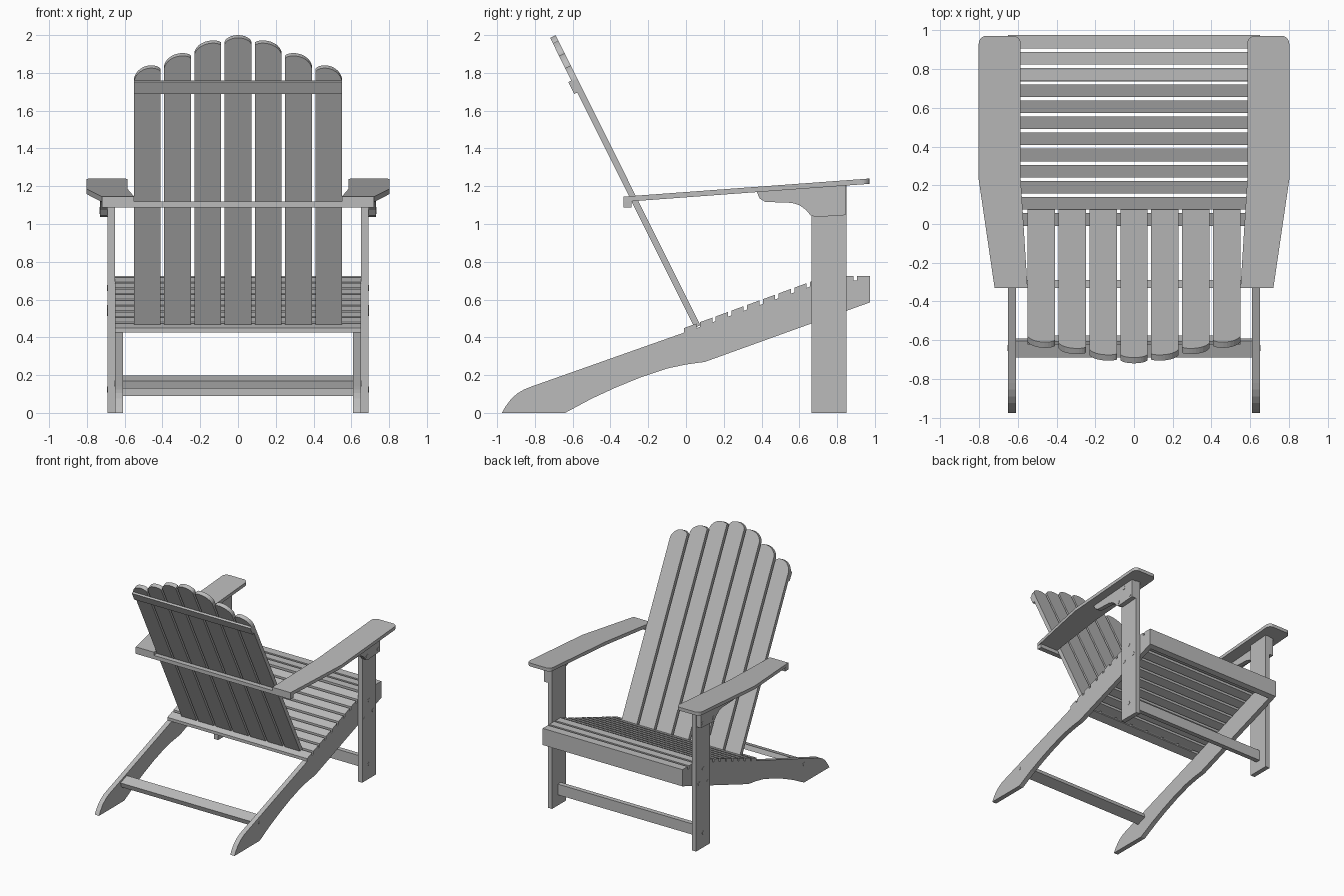
import bpy, bmesh, math
from mathutils import Vector

if "Cube" in bpy.data.objects:
    bpy.data.objects.remove(bpy.data.objects["Cube"])

grey = bpy.data.materials.new("painted_grey")
grey.use_nodes = True
grey.diffuse_color = (0.5, 0.5, 0.5, 1)
grey.node_tree.nodes["Principled BSDF"].inputs["Base Color"].default_value = (0.5, 0.5, 0.5, 1)


def prism(name, points, offset):
    """Extrude a planar 3D outline along an offset vector."""
    bm = bmesh.new()
    face = bm.faces.new([bm.verts.new(p) for p in points])
    new = bmesh.ops.extrude_face_region(bm, geom=[face])["geom"]
    bmesh.ops.translate(bm, vec=Vector(offset),
                        verts=[g for g in new if isinstance(g, bmesh.types.BMVert)])
    bmesh.ops.recalc_face_normals(bm, faces=bm.faces)
    mesh = bpy.data.meshes.new(name)
    bm.to_mesh(mesh)
    bm.free()
    mesh.materials.append(grey)
    obj = bpy.data.objects.new(name, mesh)
    bpy.context.collection.objects.link(obj)
    return obj


def side_profile(name, yz, x0, x1):
    return prism(name, [(x0, y, z) for y, z in yz], (x1 - x0, 0, 0))


def bar(name, y0, y1, z0, z1, half):
    return side_profile(name, [(y0, z0), (y1, z0), (y1, z1), (y0, z1)], -half, half)


def seat_top(y):
    return min(0.453 + 0.366 * y, 0.725)


def arm_top(y):
    return 1.145 + 0.0735 * (y + 0.33)


SLAT = 0.025
ARM = 0.028

# Side pieces, mirrored left and right
stringer = [(-0.975, 0), (-0.64, 0), (-0.5, 0.075), (-0.37, 0.135), (-0.245, 0.186),
            (-0.1, 0.235), (0.0, 0.256), (0.1, 0.27), (0.935, 0.571), (0.935, 0.7),
            (0.743, 0.7), (-0.01, 0.425), (-0.82, 0.139), (-0.855, 0.125),
            (-0.89, 0.105), (-0.925, 0.075), (-0.955, 0.035)]
bracket = [(0.375, arm_top(0.375) - ARM), (0.39, 1.135), (0.42, 1.117), (0.56, 1.112),
           (0.6, 1.1), (0.635, 1.075), (0.66, 1.045), (0.69, 1.037), (0.845, 1.047),
           (0.845, arm_top(0.845) - ARM)]
post = [(0.665, 0), (0.85, 0), (0.85, arm_top(0.85) - ARM), (0.665, arm_top(0.665) - ARM)]

arm = [(0.55, -0.33), (0.72, -0.33), (0.802, 0.23)]
for cx, start in ((0.762, 0), (0.625, 90)):
    for k in range(6):
        a = math.radians(start + k * 18)
        arm.append((cx + 0.04 * math.cos(a), 0.932 + 0.04 * math.sin(a)))
arm.append((0.585, 0.23))

bolts = [(0.65, -0.64, 0.155), (0.69, 0.755, 0.125), (0.69, 0.755, 0.66),
         (0.69, 0.70, 0.53), (0.69, 0.81, 0.555),
         (0.73, 0.745, 1.17), (0.73, 0.675, 1.07), (0.73, 0.82, 1.075)]

for s, side in ((1, "left"), (-1, "right")):
    side_profile(side + "_stringer", stringer, s * 0.61, s * 0.65)
    side_profile(side + "_front_post", post, s * 0.65, s * 0.69)
    side_profile(side + "_arm_bracket", bracket, s * 0.69, s * 0.73)
    prism(side + "_arm", [(s * x, y, arm_top(y)) for x, y in arm], (0, 0, -ARM))
    for i, (x, y, z) in enumerate(bolts):
        ring = [(y + 0.016 * math.cos(k * math.pi / 8), z + 0.016 * math.sin(k * math.pi / 8))
                for k in range(16)]
        side_profile(f"{side}_bolt_{i}", ring, s * (x - 0.004), s * (x + 0.003))

# Seat slats with even gaps
gaps = [-0.019] + [0.065 + 0.0832 * k for k in range(11)] + [0.984]
for i, (a, b) in enumerate(zip(gaps, gaps[1:])):
    a, b = a + 0.009, b - 0.009
    za, zb = (seat_top(a), seat_top(b)) if i < 9 else (0.725, 0.725)
    side_profile(f"seat_slat_{i}", [(a, za - SLAT), (b, zb - SLAT), (b, zb), (a, za)], -0.65, 0.65)

# Cross pieces
side_profile("front_apron", [(0.935, 0.571), (0.975, 0.585), (0.975, 0.7), (0.935, 0.7)], -0.65, 0.65)
bar("front_stretcher", 0.735, 0.775, 0.09, 0.18, 0.65)
side_profile("rear_stretcher", [(-0.69, 0.168), (-0.605, 0.198), (-0.592, 0.16), (-0.677, 0.128)],
             -0.61, 0.61)
bar("arm_support", -0.33, -0.288, 1.087, 1.118, 0.72)

# Reclined back boards with rounded, stepped tops
DIR = Vector((0, -0.765, 1.535)).normalized()
REAR = Vector((0, -DIR.z, DIR.y))


def on_back(x, z):
    return Vector((x, 0.075 - 0.765 / 1.535 * (z - 0.465), z))


# peak height, peak position across the board, outer drop, inner drop
tops = [(2.0, 0.0, 0.035, 0.035), (1.972, -0.4, 0.062, 0.012),
        (1.905, -0.4, 0.065, 0.015), (1.84, -0.3, 0.07, 0.022)]
for i in range(-3, 4):
    peak, u0, outer, inner = tops[abs(i)]
    s = -1 if i < 0 else 1
    outline = [on_back(i * 0.16 + s * u * 0.071, 0.465) for u in (-1, 1)]
    for k in range(13):
        u = math.cos(k * math.pi / 12)
        t = (u - u0) / (1 - u0) if u > u0 else (u0 - u) / (1 + u0)
        z = peak - (outer if u > u0 else inner) * (1 - math.sqrt(max(0, 1 - 0.97 * t * t))) / 0.827
        outline.append(on_back(i * 0.16 + s * u * 0.071, z))
    prism(f"back_board_{i + 4}", outline, REAR * 0.033)

# Upper batten across the rear of the boards
batten = [on_back(x, z) + REAR * 0.033 for x, z in
          ((-0.551, 1.711), (0.551, 1.711), (0.551, 1.774), (-0.551, 1.774))]
prism("back_batten", batten, REAR * 0.018)
